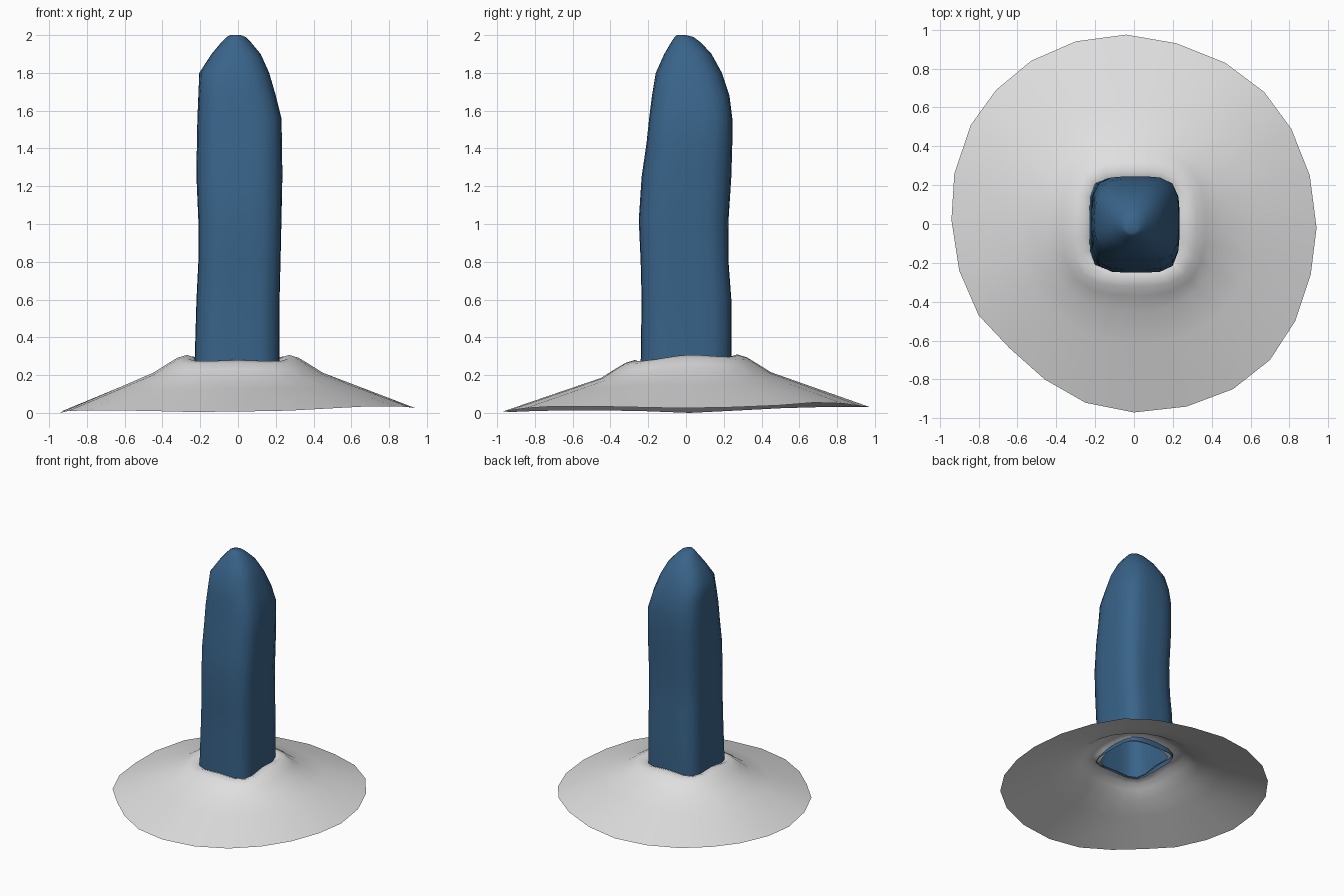
import bpy, bmesh, math

if "Cube" in bpy.data.objects:
    bpy.data.objects.remove(bpy.data.objects["Cube"])


def material(name, rgb):
    m = bpy.data.materials.new(name)
    m.diffuse_color = (*rgb, 1)
    m.use_nodes = True
    m.node_tree.nodes["Principled BSDF"].inputs["Base Color"].default_value = m.diffuse_color
    return m


def squircle(x0, x1, y0, y1, n, count=24):
    """Rounded-square outline filling the given bounds."""
    pts = []
    for i in range(count):
        a = 2 * math.pi * i / count
        c, s = math.cos(a), math.sin(a)
        r = (abs(c) ** n + abs(s) ** n) ** (-1 / n)
        pts.append(((x0 + x1) / 2 + (x1 - x0) / 2 * r * c,
                    (y0 + y1) / 2 + (y1 - y0) / 2 * r * s))
    return pts


def loft(name, rings, mat, cap_top=False):
    bm = bmesh.new()
    loops = [[bm.verts.new(p) for p in ring] for ring in rings]
    n = len(loops[0])
    for a, b in zip(loops, loops[1:]):
        for i in range(n):
            j = (i + 1) % n
            bm.faces.new((a[i], a[j], b[j], b[i]))
    if cap_top:
        bm.faces.new(loops[-1])
    me = bpy.data.meshes.new(name)
    bm.to_mesh(me)
    bm.free()
    me.materials.append(mat)
    for p in me.polygons:
        p.use_smooth = True
    ob = bpy.data.objects.new(name, me)
    bpy.context.collection.objects.link(ob)
    return ob


blue = material("slate blue", (0.04, 0.125, 0.25))
grey = material("light grey", (0.74, 0.74, 0.74))

# Column: z, x range, y range, squareness
sections = [
    (0.255, -0.23, 0.22, -0.24, 0.24, 5),
    (0.60, -0.22, 0.22, -0.235, 0.24, 5),
    (0.80, -0.21, 0.225, -0.24, 0.225, 5),
    (1.02, -0.21, 0.23, -0.25, 0.225, 4.5),
    (1.25, -0.22, 0.235, -0.235, 0.24, 4),
    (1.42, -0.218, 0.233, -0.21, 0.245, 4),
    (1.56, -0.215, 0.23, -0.195, 0.245, 4),
    (1.68, -0.21, 0.20, -0.18, 0.23, 3.5),
    (1.80, -0.205, 0.165, -0.16, 0.19, 3),
    (1.90, -0.14, 0.12, -0.115, 0.135, 2.5),
    (1.96, -0.09, 0.07, -0.08, 0.08, 2),
    (1.99, -0.06, 0.04, -0.06, 0.04, 2),
    (2.00, -0.04, 0.015, -0.05, 0.0, 2),
]
loft("column", [[(x, y, s[0]) for x, y in squircle(*s[1:])]
                for s in sections], blue, cap_top=True)

# Skirt: uneven rim, starting at +x and going round
rim = [(.94, -.02, .025), (.905, .25, .03), (.81, .49, .04), (.67, .68, .055),
       (.47, .83, .05), (.22, .93, .035), (-.04, .975, .03), (-.30, .94, .03),
       (-.53, .84, .03), (-.71, .69, .03), (-.84, .51, .025), (-.925, .26, .012),
       (-.94, .02, 0), (-.90, -.24, .01), (-.80, -.47, .013), (-.64, -.64, .013),
       (-.46, -.80, .01), (-.25, -.92, .005), (0, -.97, .007), (.27, -.94, .012),
       (.51, -.85, .025), (.70, -.70, .035), (.83, -.50, .035), (.91, -.26, .03)]

# Inner rings: half size, height, squareness
inner = []
for half, z, n in [(0.45, 0.20, 2.4), (0.37, 0.25, 2.8), (0.32, 0.28, 3.4),
                   (0.27, 0.295, 4), (0.235, 0.283, 4.5), (0.205, 0.265, 4.5)]:
    ring = []
    for x, y in squircle(-half, half, -half, half, n):
        a = math.atan2(y, x)
        lift = 0.012 * math.cos(a) ** 2 + 0.015 * math.sin(a)
        corner = -0.015 * math.sin(2 * a) ** 2
        ring.append((x, y, z + lift + corner))
    inner.append(ring)

# Slope between the rim and the collar
slope = [[tuple(p + (q - p) * t for p, q in zip(a, b))
          for a, b in zip(rim, inner[0])] for t in (0.33, 0.67)]
loft("skirt", [rim] + slope + inner, grey)
